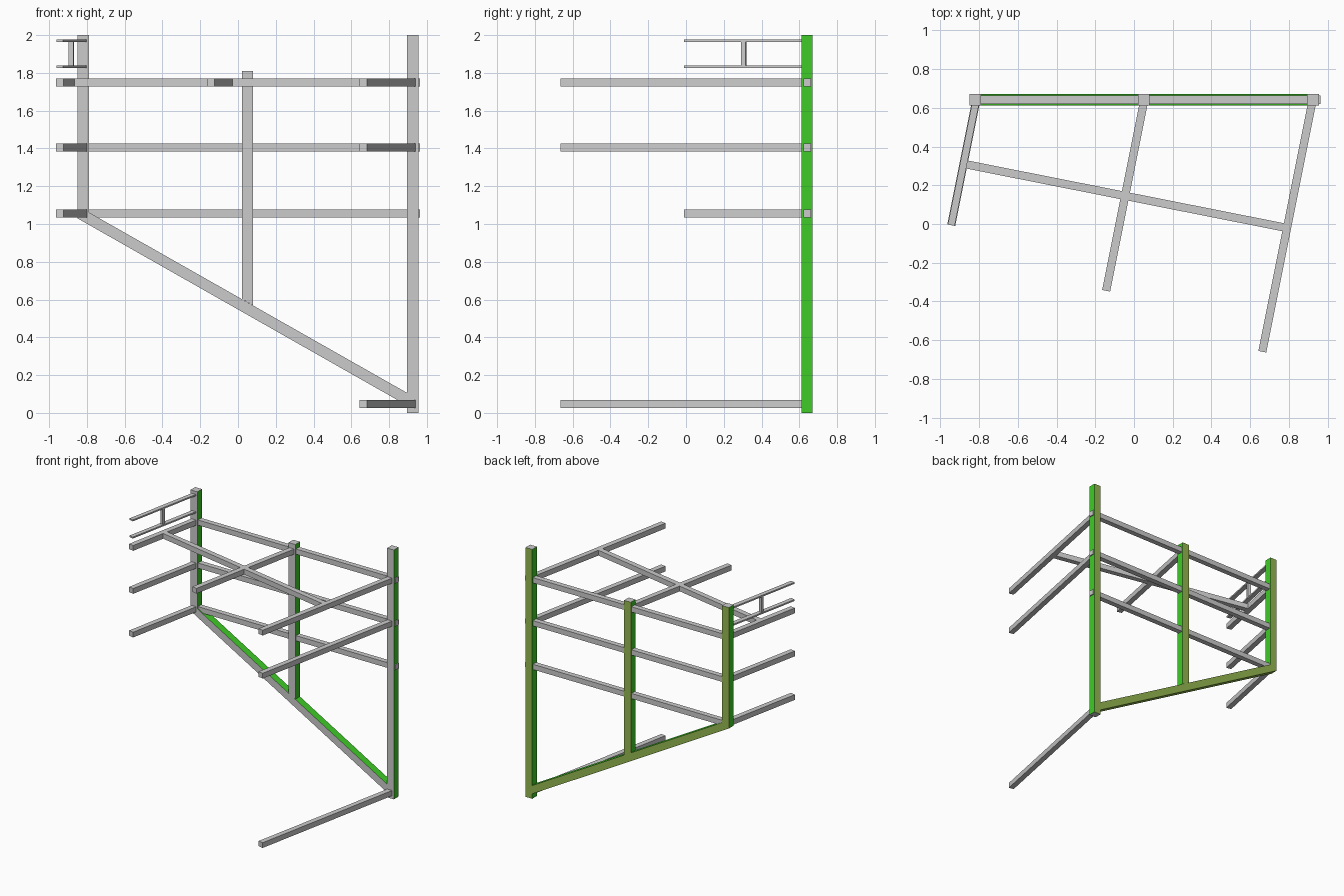
import bpy, bmesh, math
from mathutils import Vector

if "Cube" in bpy.data.objects:
    bpy.data.objects.remove(bpy.data.objects["Cube"])


def material(name, rgb):
    m = bpy.data.materials.new(name)
    m.diffuse_color = (*rgb, 1)
    m.use_nodes = True
    m.node_tree.nodes["Principled BSDF"].inputs["Base Color"].default_value = m.diffuse_color
    return m


GREY = material("bare_grey", (0.6, 0.6, 0.6))
GREEN = material("green_paint", (0.05, 0.6, 0.02))
OLIVE = material("olive_paint", (0.3, 0.48, 0.08))


def finish(name, bm):
    bmesh.ops.recalc_face_normals(bm, faces=bm.faces[:])
    me = bpy.data.meshes.new(name)
    bm.to_mesh(me)
    bm.free()
    ob = bpy.data.objects.new(name, me)
    bpy.context.collection.objects.link(ob)
    return ob


def painted_beam(name, outline, y0=0.612, y1=0.671):
    """Extrude an x-z outline along y; sides green, back olive, front and ends grey."""
    bm = bmesh.new()
    face = bm.faces.new([bm.verts.new((x, y0, z)) for x, z in outline])
    ext = bmesh.ops.extrude_face_region(bm, geom=[face])
    for v in ext["geom"]:
        if isinstance(v, bmesh.types.BMVert):
            v.co.y = y1
    ob = finish(name, bm)
    for m in (GREY, GREEN, OLIVE):
        ob.data.materials.append(m)
    for p in ob.data.polygons:
        n = p.normal
        if n.y > 0.5 or -0.95 < n.z < -0.5:
            p.material_index = 2
        elif n.y > -0.5 and abs(n.z) < 0.95:
            p.material_index = 1


def bar(name, a, b, width=0.042, height=0.042):
    """Rectangular bar running horizontally from a to b."""
    a, b = Vector(a), Vector(b)
    d = (b - a).normalized()
    side = Vector((-d.y, d.x, 0)) * width / 2
    up = Vector((0, 0, height / 2))
    bm = bmesh.new()
    rings = [[bm.verts.new(p + side * s + up * t)
              for s, t in ((-1, -1), (1, -1), (1, 1), (-1, 1))] for p in (a, b)]
    for r in rings:
        bm.faces.new(r)
    for i in range(4):
        j = (i + 1) % 4
        bm.faces.new((rings[0][i], rings[0][j], rings[1][j], rings[1][i]))
    finish(name, bm)


# Rear frame: three posts and the sloping stringer
painted_beam("left_post", [(-0.85, 1.03), (-0.79, 1.062), (-0.79, 2), (-0.85, 2)])
painted_beam("middle_post", [(0.02, 0.603), (0.08, 0.569), (0.08, 1.81), (0.02, 1.81)])
painted_beam("right_post", [(0.895, 0), (0.955, 0), (0.955, 2), (0.895, 2)])
painted_beam("sloping_beam", [(-0.85, 1.03), (0.95, 0.008), (0.895, 0.106), (-0.79, 1.062)])

# Rear rails
LEVELS = {"upper": 1.75, "middle": 1.405, "lower": 1.055}
for level, z in LEVELS.items():
    bar(f"rear_rail_{level}", (-0.82, 0.642, z), (0.963, 0.642, z))

# Skewed arms reaching forward from the posts
SKEW = 0.2


def arm(name, x, y_end, z, **size):
    y0 = 0.625
    bar(name, (x, y0, z), (x - SKEW * (y0 - y_end), y_end, z), **size)


for level, z in LEVELS.items():
    arm(f"left_arm_{level}", -0.818, -0.006, z)
for level, z in (("upper", 1.75), ("middle", 1.405), ("floor", 0.046)):
    arm(f"right_arm_{level}", 0.92, -0.66, z)
arm("middle_arm", 0.05, -0.345, 1.75)
bar("cross_bar", (-0.872, 0.309, 1.75), (0.788, -0.02, 1.75))

# Small guard rail on the left: two thin flats and an upright
for label, z in (("top", 1.97), ("bottom", 1.832)):
    arm(f"guard_flat_{label}", -0.818, -0.006, z, width=0.036, height=0.012)
c = Vector((-0.882, 0.305, 1.901))
d = Vector((SKEW, 1, 0)).normalized() * 0.0125
bar("guard_upright", c - d, c + d, width=0.025, height=0.138)
